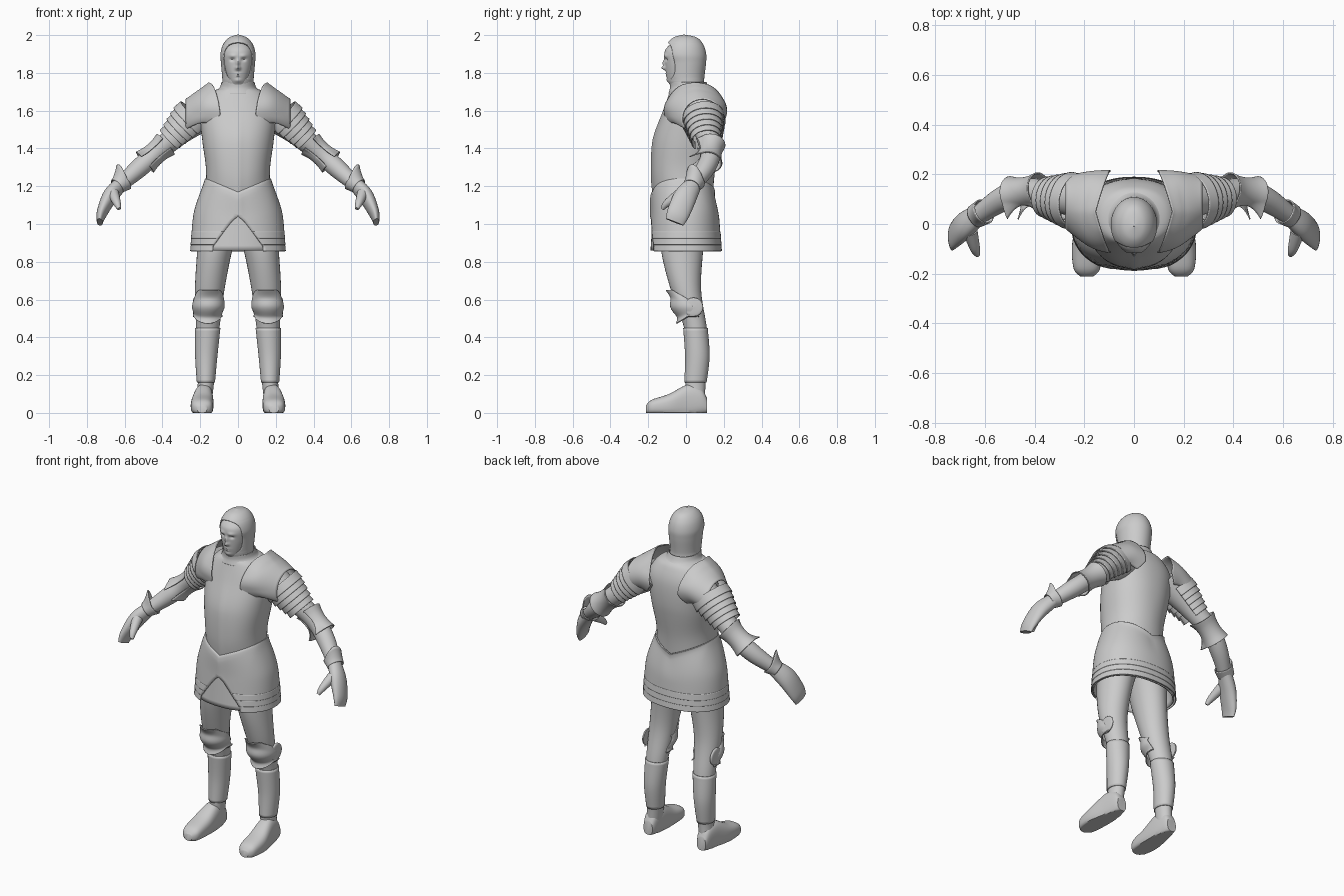
import bpy, bmesh, math
from mathutils import Vector

cube = bpy.data.objects.get("Cube")
if cube:
    bpy.data.objects.remove(cube, do_unlink=True)

grey = bpy.data.materials.new("plain_grey")
grey.use_nodes = True
grey.diffuse_color = (.6, .6, .6, 1)
grey.node_tree.nodes["Principled BSDF"].inputs["Base Color"].default_value = grey.diffuse_color

RIGHT, BACK, UP = Vector((1, 0, 0)), Vector((0, 1, 0)), Vector((0, 0, 1))
parts = []


def clamp(value):
    return max(0, min(1, value))


def spline(rows, sub):
    """Smooth rows of numbers with a Catmull-Rom curve."""
    smooth = []
    last = len(rows) - 1
    for i in range(last):
        before, start, end, after = (rows[max(0, min(last, i + k))] for k in (-1, 0, 1, 2))
        for step in range(sub):
            t = step / sub
            smooth.append([b + t * ((c - a) + t * ((2 * a - 5 * b + 4 * c - d) + t * (3 * b - a - 3 * c + d))) / 2
                           for a, b, c, d in zip(before, start, end, after)])
    return smooth + [list(rows[-1])]


def loft(name, rows, toward, axis=None, sides=48, sub=6, power=2, gap=None, warp=None,
         cap=False, thick=0, mirror=False):
    """Skin rings given as x, y, z, radius toward a direction, radius across it."""
    rings = spline([tuple(row) if len(row) == 5 else (*row, row[-1]) for row in rows], sub)
    bm = bmesh.new()
    grid = []
    for i, (x, y, z, radius, across) in enumerate(rings):
        centre = Vector((x, y, z))
        ahead = Vector(rings[min(i + 1, len(rings) - 1)][:3])
        behind = Vector(rings[max(i - 1, 0)][:3])
        along = (axis or ahead - behind).normalized()
        u = (toward - along * toward.dot(along)).normalized()
        v = along.cross(u)
        half_gap = math.radians(gap(z)) if gap else 0
        ring = []
        for k in range(sides + 1):
            angle = half_gap + 2 * (math.pi - half_gap) * k / sides
            cos, sin = (math.copysign(abs(part) ** (2 / power), part) for part in (math.cos(angle), math.sin(angle)))
            point = centre + u * max(radius, .001) * cos + v * max(across, .001) * sin
            if warp:
                point = warp(point, i / (len(rings) - 1))
            ring.append(bm.verts.new(point))
        grid.append(ring)
    for low, high in zip(grid, grid[1:]):
        for k in range(sides):
            bm.faces.new((low[k], low[k + 1], high[k + 1], high[k]))
    if cap:
        for ring in (grid[0], grid[-1]):
            bm.faces.new(ring[:-1])
    bmesh.ops.remove_doubles(bm, verts=bm.verts, dist=.0003)
    bmesh.ops.recalc_face_normals(bm, faces=bm.faces)
    mesh = bpy.data.meshes.new(name)
    bm.to_mesh(mesh)
    bm.free()
    mesh.materials.append(grey)
    ob = bpy.data.objects.new(name, mesh)
    bpy.context.collection.objects.link(ob)
    if thick:
        shell = ob.modifiers.new("thickness", 'SOLIDIFY')
        shell.thickness, shell.offset = thick, 0
    if mirror:
        ob.modifiers.new("both_sides", 'MIRROR')
    parts.append(ob)


def body(name, rows, **options):
    """Upright part from rows of height, half width, front y and back y."""
    rings = [(0, (front + back) / 2, z, (back - front) / 2, width) for z, width, front, back in rows]
    loft(name, rings, -BACK, UP, **options)


def plate(name, rows, toward, axis=None, **options):
    """Thin mirrored armour shell."""
    loft(name, rows, toward, axis, thick=.006, mirror=True, **options)


def limb(name, rows, toward, axis=None, **options):
    """Solid mirrored body part."""
    loft(name, rows, toward, axis, sides=32, cap=True, mirror=True, **options)


# Face: each feature is a soft bump given as x, z, spread in x, spread in z, height
FEATURES = {
    "nose_ridge": (0, 1.85, .01, .02, .014),
    "nose_tip": (0, 1.825, .013, .01, .02),
    "brow": (.03, 1.89, .02, .01, .006),
    "eye_socket": (.03, 1.87, .012, .008, -.01),
    "upper_lip": (0, 1.797, .02, .004, .005),
    "lower_lip": (0, 1.784, .016, .004, .005),
    "chin": (0, 1.76, .02, .01, .006),
}


def sculpt(point, fraction):
    if point.y < 0:
        for x, z, spread_x, spread_z, height in FEATURES.values():
            across, up = (abs(point.x) - x) / spread_x, (point.z - z) / spread_z
            point.y -= height * math.exp(-across * across - up * up)
    return point


body("face", [(1.7, .05, -.05, .06), (1.755, .056, -.095, .06), (1.85, .077, -.11, .06),
              (1.92, .077, -.11, .06), (1.97, .04, -.06, .03)],
     sides=128, sub=16, power=2.1, warp=sculpt, cap=True)


# Hood with a rounded opening for the face
def face_opening(z):
    return 54 * clamp(1 - ((z - 1.86) / .098) ** 4) ** .4


body("hood", [(1.72, .085, -.07, .1), (1.76, .08, -.088, .093), (1.85, .087, -.1, .103), (1.9, .09, -.113, .104),
              (1.95, .076, -.1, .088), (1.985, .045, -.064, .055), (2, 0, -.01, -.01)],
     sides=64, sub=8, gap=face_opening, thick=.006)
body("collar", [(1.69, .13, -.09, .145), (1.72, .095, -.082, .12), (1.75, .085, -.083, .106)], thick=.006)


# Torso plates: the waist edge drops to a point, the chest has a soft ridge
def waist_point(point, fraction):
    fade = clamp(1 - abs(point.z - 1.22) / .2)
    point.z -= .08 * fade * clamp(1 - abs(point.x) / .17)
    if point.y < 0:
        point.y -= .006 * clamp(1 - abs(point.x) / .03) * clamp((1.65 - point.z) / .2)
    return point


body("breastplate", [(1.18, .17, -.16, .14), (1.3, .17, -.18, .15), (1.45, .19, -.17, .18),
                     (1.6, .2, -.12, .18), (1.69, .15, -.09, .15), (1.72, .09, -.08, .12)],
     sides=72, power=2.2, warp=waist_point, cap=True)


# Hip skirt parted at the lower front, with overlapping bands
def skirt_opening(z):
    return 30 * clamp((1.05 - z) / .17)


body("hip_skirt", [(1.24, .17, -.17, .15), (1.21, .18, -.18, .15), (1.06, .23, -.18, .17), (.9, .245, -.187, .18)],
     sides=72, sub=10, power=2.2, gap=skirt_opening, warp=waist_point, thick=.008)
for i in range(3):
    top, flare = .96 - .034 * i, .002 * i
    edge = flare + .004
    body(f"skirt_band_{i + 1}", [(top, .243 + flare, -.186 - flare, .18 + flare),
                                 (top - .036, .243 + edge, -.186 - edge, .18 + edge)],
         sides=72, power=2.2, gap=skirt_opening, thick=.005)
body("under_skirt", [(1.07, .2, -.17, .15), (.86, .24, -.184, .17)], sides=72, power=2.2, thick=.008)

# Legs and shin guards
LEG = [(.1, -.01, 1, .12, .11), (.125, -.02, .85, .11, .092), (.15, 0, .65, .08, .078), (.16, .05, .45, .06, .062),
       (.168, .06, .3, .06, .054), (.17, .05, .16, .054, .043), (.18, .05, .05, .05, .04)]
limb("leg", LEG, BACK, UP)
plate("shin_guard", [(x, y, z, deep + .002, wide + .002) for x, y, z, deep, wide in LEG[3:6]], BACK, UP)


# Shoes with flat soles
def flat_sole(point, fraction):
    point.z = max(point.z, 0)
    return point


limb("shoe", [(.18, .11, .04, .04, .03), (.18, .08, .06, .07, .04), (.182, .01, .06, .09, .05),
              (.19, -.09, .04, .06, .06), (.19, -.18, .03, .04, .053), (.19, -.212, .02, .02, .025)],
     UP, -BACK, power=2.6, warp=flat_sole)


# Knee guards: tall at the front, narrowing toward the sides, with outer wings
def knee_rim(point, fraction):
    point.z += .05 * (2 * fraction - 1) * clamp((point.y + .07) / .08)
    return point


plate("knee_guard", [(.152, 0, .65, .105, .073), (.155, 0, .61, .08, .08), (.157, .01, .56, .09, .083),
                     (.16, .03, .5, .075, .073), (.16, .04, .46, .09, .078)],
      BACK, UP, gap=lambda z: 72, warp=knee_rim)
limb("knee_wing", [(.225, .04, .56, .05), (.236, .04, .56, .045), (.24, .04, .56, 0)], UP, RIGHT)

# Arms
limb("arm", [(.15, .09, 1.6, .09), (.3, .11, 1.49, .065), (.44, .13, 1.37, .053), (.53, .1, 1.29, .05), (.62, .04, 1.21, .038)],
     UP)


# Shoulder cops: lobes over chest and back, rising to a point at the neck
def shoulder_rim(point, fraction):
    inner = 1 - fraction
    lobe = .04 * clamp(abs(point.y - .05) / .15)
    rounding = .05 * clamp((1.58 - point.z) / .06)
    point.x += inner * (.15 * (point.z - 1.66) - lobe + rounding)
    point.z += .022 * clamp((point.z - 1.66) / .05) * clamp(2 * inner - 1)
    return point


plate("shoulder_cop", [(.145, .05, 1.6, .125, .165), (.2, .06, 1.6, .11, .15), (.275, .088, 1.56, .1, .105)],
      -UP, RIGHT, gap=lambda z: 54, warp=shoulder_rim)

# Overlapping upper arm bands
DOWN_ARM = Vector((.7, .1, -.7))
for i in range(5):
    start = Vector((.225, .09, 1.57)) + DOWN_ARM * .034 * i
    end = start + DOWN_ARM * .05
    radius = .112 - .008 * i
    plate(f"arm_band_{i + 1}", [(*start, radius - .003), (*end, radius)],
          -UP - RIGHT / 2, DOWN_ARM, gap=lambda z: 46)


# Elbow guards: open at the front, flaring toward both rims
def elbow_rim(point, fraction):
    point.y -= 3 * max(0, .085 - point.y) * abs(fraction - .5)
    return point


ELBOW, ELBOW_LINE = Vector((.438, .128, 1.375)), Vector((.028, -.004, -.024))
plate("elbow_guard", [(*(ELBOW + ELBOW_LINE * k), .058 + .003 * k * k) for k in (-2, -1, 0, 1, 2)],
      -BACK, ELBOW_LINE, gap=lambda z: 28, warp=elbow_rim)


# Gauntlets: pointed cuff, mitten and thumb
def cuff_point(point, fraction):
    point.z += .06 * (1 - fraction) * clamp((point.z - 1.24) / .05)
    return point


plate("gauntlet_cuff", [(.605, .05, 1.23, .055, .05), (.64, .03, 1.2, .04, .045)], UP, warp=cuff_point)
limb("mitten", [(.61, .05, 1.22, .035, .04), (.675, 0, 1.15, .04, .06), (.72, -.04, 1.06, .028, .06), (.732, -.06, 1.01, .016, .05)],
     RIGHT)
limb("thumb", [(.66, -.03, 1.16, .03), (.64, -.1, 1.11, .02), (.63, -.125, 1.08, .01)], RIGHT)

# Smooth shading with crisp plate edges
bpy.ops.object.select_all(action='DESELECT')
for ob in parts:
    ob.select_set(True)
bpy.context.view_layer.objects.active = parts[0]
bpy.ops.object.shade_smooth_by_angle(angle=math.radians(40))
